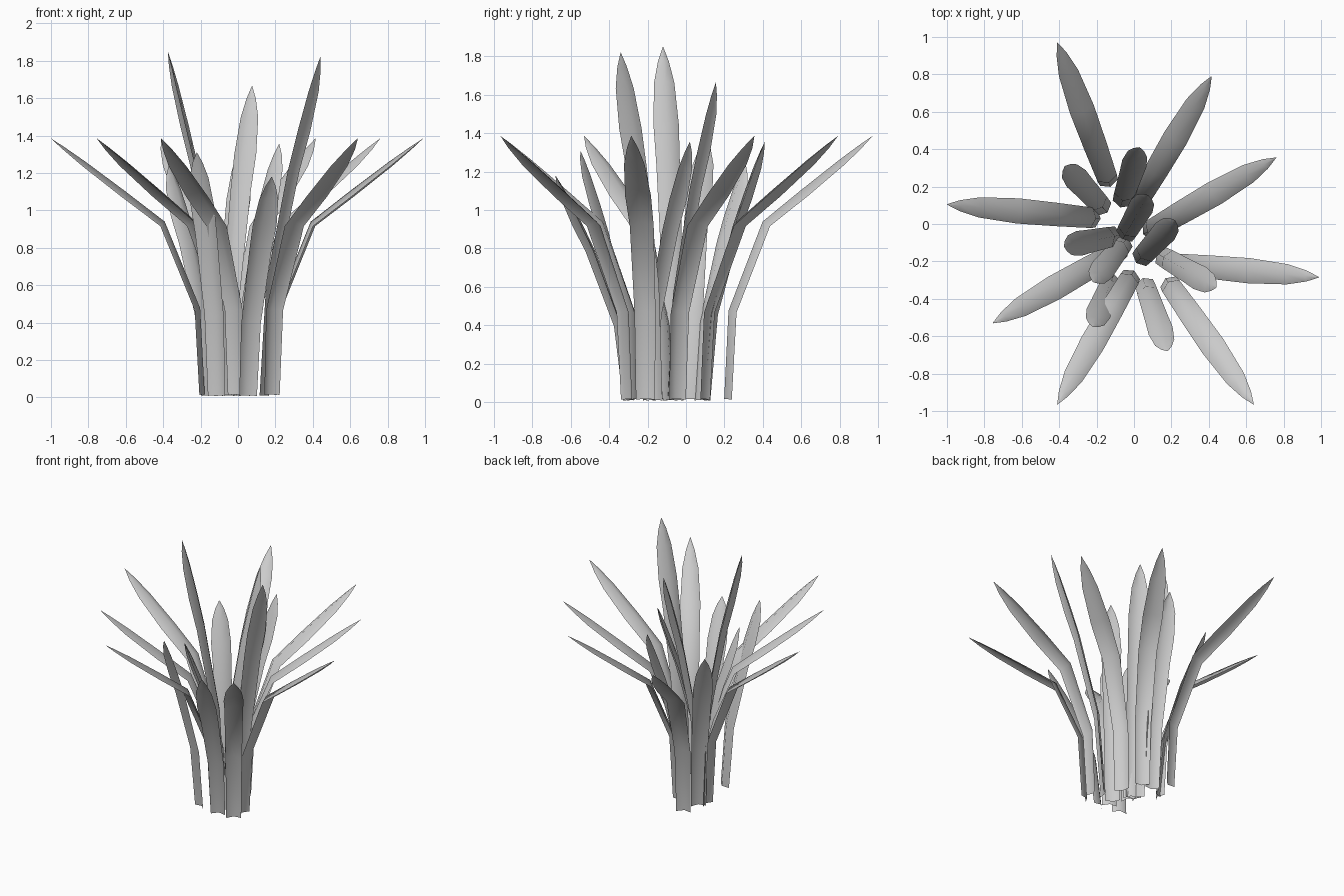
import bpy, bmesh
from mathutils import Vector

if "Cube" in bpy.data.objects:
    bpy.data.objects.remove(bpy.data.objects["Cube"])

# profile along a leaf: (position from base to tip in thirds, width)
SECTIONS = [(0, 0.10), (1, 0.11), (2, 0.125), (2.35, 0.135),
            (2.7, 0.108), (2.88, 0.058), (3, 0.002)]


def leaf(name, base, tip, reach):
    """Folded blade; reach = outward share of the tip offset at each third."""
    b, t = Vector(base), Vector(tip)
    flat = Vector((t.x - b.x, t.y - b.y, 0))
    out = flat.normalized()
    side = Vector((-out.y, out.x, 0))
    joints = [b + flat * r + Vector((0, 0, (t.z - b.z) * i / 3))
              for i, r in enumerate(reach)]
    bm = bmesh.new()
    rows = []
    for s, w in SECTIONS:
        i = min(int(s), 2)
        p = joints[i].lerp(joints[i + 1], s - i)
        d = (joints[i + 1] - joints[i]).normalized()
        n = side.cross(d).normalized()      # across the blade thickness
        if n.dot(out) < 0:
            n = -n
        fold = n * w * 0.12
        rows.append([bm.verts.new(p + side * w / 2 + fold),
                     bm.verts.new(p - fold),
                     bm.verts.new(p - side * w / 2 + fold)])
    for r0, r1 in zip(rows, rows[1:]):
        for j in range(2):
            bm.faces.new((r0[j], r0[j + 1], r1[j + 1], r1[j]))
    for f in bm.faces:
        f.smooth = True
    me = bpy.data.meshes.new(name)
    bm.to_mesh(me)
    bm.free()
    bpy.context.collection.objects.link(bpy.data.objects.new(name, me))


# spreading outer leaves: base x, y and tip x, y
OUTER = [((0.175, -0.30), (0.64, -0.965)), ((0.19, -0.21), (0.99, -0.285)),
         ((0.06, -0.05), (0.76, 0.355)), ((0.005, 0.09), (0.415, 0.79)),
         ((-0.13, 0.21), (-0.41, 0.97)), ((-0.19, 0.03), (-1.0, 0.105)),
         ((-0.05, -0.125), (-0.755, -0.53)), ((-0.005, -0.26), (-0.41, -0.965))]
for k, (b, t) in enumerate(OUTER):
    leaf(f"outer_leaf_{k + 1}", (*b, 0.015), (*t, 1.385), (0, 0.03, 0.26, 1))

# upright inner leaves: base x, y and tip x, y, z
INNER = [((-0.08, -0.06), (-0.375, -0.12, 1.85)), ((0.13, -0.16), (0.44, -0.34, 1.82)),
         ((-0.06, -0.08), (0.075, 0.155, 1.665)), ((0.05, -0.30), (0.18, -0.68, 1.18)),
         ((-0.11, -0.28), (-0.22, -0.55, 1.31)), ((0.02, -0.20), (0.22, 0.02, 1.355)),
         ((-0.07, 0.10), (0.03, 0.41, 1.355)), ((-0.15, 0.07), (-0.37, 0.31, 1.24)),
         ((-0.04, -0.08), (-0.22, -0.31, 1.2))]
for k, (b, t) in enumerate(INNER):
    leaf(f"inner_leaf_{k + 1}", (*b, 0.01), t, (0, 0.12, 0.5, 1))
